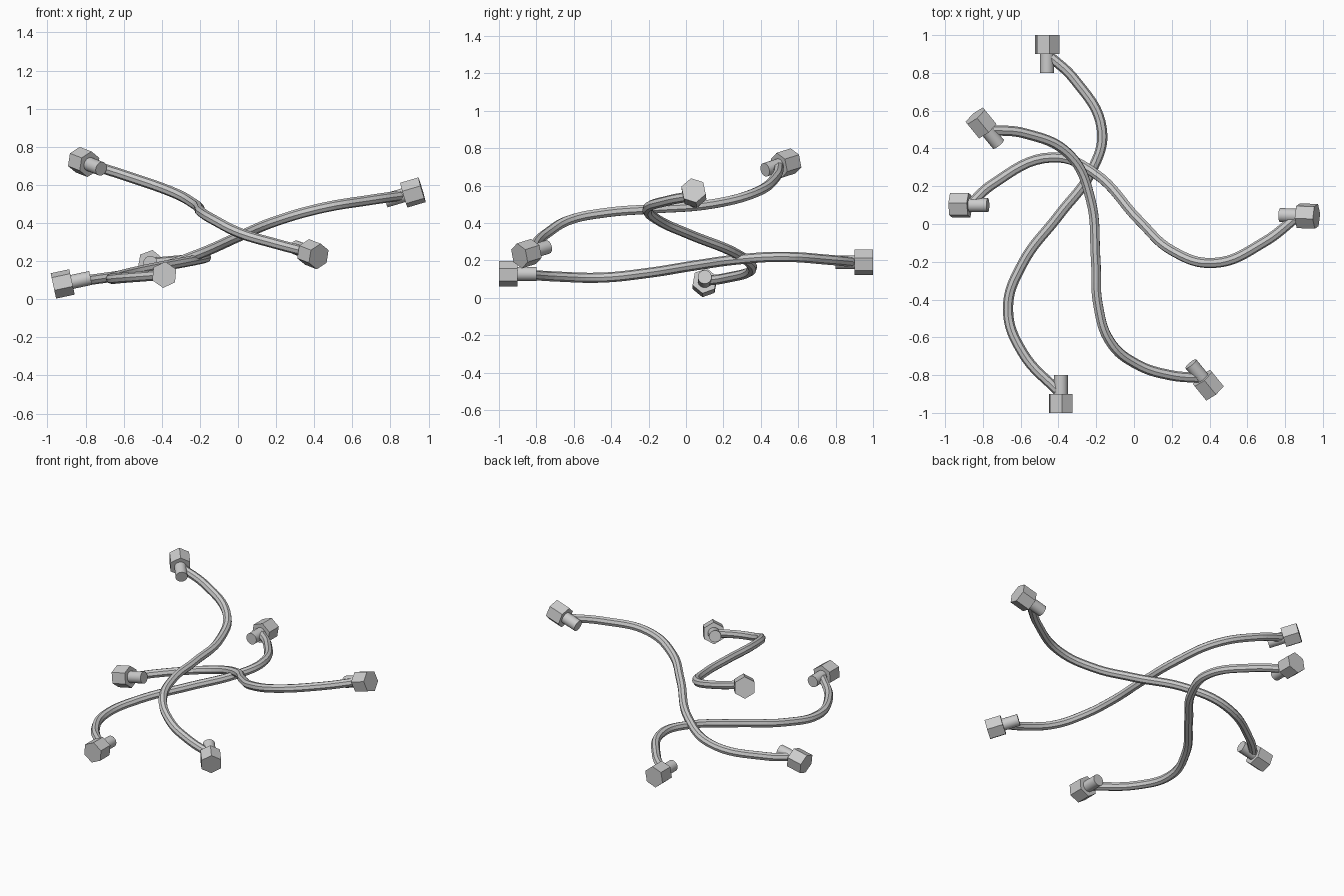
import bpy
import bmesh
import math
from mathutils import Vector, Matrix

cube = bpy.data.objects.get("Cube")
if cube:
    bpy.data.objects.remove(cube, do_unlink=True)

HOSE_RADIUS = 0.027
NUT_RADIUS, NUT_LENGTH = 0.069, 0.1
SLEEVE_RADIUS, SLEEVE_LENGTH = 0.037, 0.1


def make_material(name, colour):
    mat = bpy.data.materials.new(name)
    mat.use_nodes = True
    mat.diffuse_color = colour
    mat.node_tree.nodes["Principled BSDF"].inputs["Base Color"].default_value = colour
    return mat


metal = make_material("grey metal", (0.6, 0.6, 0.6, 1))


def add_mesh(name, bm, location, axis, spin):
    """Turn a z-aligned bmesh into an object whose z points along axis."""
    mesh = bpy.data.meshes.new(name)
    bm.to_mesh(mesh)
    bm.free()
    mesh.materials.append(metal)
    obj = bpy.data.objects.new(name, mesh)
    bpy.context.collection.objects.link(obj)
    turn = axis.to_track_quat("Z", "Y").to_matrix().to_4x4()
    obj.matrix_world = (Matrix.Translation(location) @ turn
                        @ Matrix.Rotation(math.radians(spin), 4, "Z"))
    return obj


def cylinder(sides, radius, length):
    bm = bmesh.new()
    bmesh.ops.create_cone(bm, cap_ends=True, segments=sides, radius1=radius,
                          radius2=radius, depth=length)
    return bm


def add_fitting(name, centre, axis, spin):
    """Hexagonal nut with a round sleeve behind it; returns the hose socket."""
    axis = axis.normalized()
    socket = centre - axis * NUT_LENGTH / 2
    add_mesh(name + "_nut", cylinder(6, NUT_RADIUS, NUT_LENGTH), centre, axis, spin)
    sleeve = add_mesh(name + "_sleeve", cylinder(24, SLEEVE_RADIUS, SLEEVE_LENGTH),
                      socket - axis * SLEEVE_LENGTH / 2, axis, 0)
    for poly in sleeve.data.polygons:
        poly.use_smooth = len(poly.vertices) == 4
    for edge in sleeve.data.edges:
        ends = [sleeve.data.vertices[i].co.z for i in edge.vertices]
        edge.use_edge_sharp = abs(ends[0] - ends[1]) < SLEEVE_LENGTH / 2
    return socket


def add_hose(name, path):
    """Sweep an eight-sided tube along a smooth path."""
    curve = bpy.data.curves.new(name, "CURVE")
    curve.dimensions = "3D"
    curve.bevel_depth = HOSE_RADIUS
    curve.bevel_resolution = 2
    curve.resolution_u = 8
    curve.use_fill_caps = True
    spline = curve.splines.new("BEZIER")
    spline.bezier_points.add(len(path) - 1)
    for point, co in zip(spline.bezier_points, path):
        point.co = co
        point.handle_left_type = point.handle_right_type = "AUTO"
    spline.use_smooth = False
    curve.materials.append(metal)
    bpy.context.collection.objects.link(bpy.data.objects.new(name, curve))


# Each line: name, (nut centre, outward axis, spin) at both ends, path between
lines = [
    ("low_line",
     ((-.46, .95, .19), (0, 1, 0), 10),
     ((-.387, -.95, .128), (0, -1, 0), -5),
     [(-.315, .765, .203), (-.17, .5, .219), (-.225, .28, .205),
      (-.395, .05, .173), (-.59, -.21, .132), (-.667, -.45, .108),
      (-.59, -.68, .113)]),
    ("high_line",
     ((-.81, .535, .72), (-.09, .11, .035), 0),
     ((.393, -.853, .236), (.09, -.11, -.035), 0),
     [(-.58, .48, .645), (-.34, .365, .56), (-.23, .13, .5),
      (-.203, -.185, .475), (-.19, -.43, .455), (-.125, -.625, .415),
      (.01, -.74, .347), (.19, -.8, .293)]),
    ("cross_line",
     ((-.92, .1, .08), (-.14, 0, -.03), 10),
     ((.918, .042, .56), (.135, -.005, .04), 12),
     [(-.75, .21, .105), (-.43, .353, .16), (-.21, .27, .235),
      (.03, .016, .34), (.2, -.14, .41), (.425, -.206, .475),
      (.69, -.095, .52)]),
]

for name, first, last, middle in lines:
    sockets = []
    for label, (centre, axis, spin) in zip(("start", "end"), (first, last)):
        sockets.append(add_fitting(name + "_" + label, Vector(centre), Vector(axis), spin))
    add_hose(name + "_hose", [sockets[0], *middle, sockets[1]])
